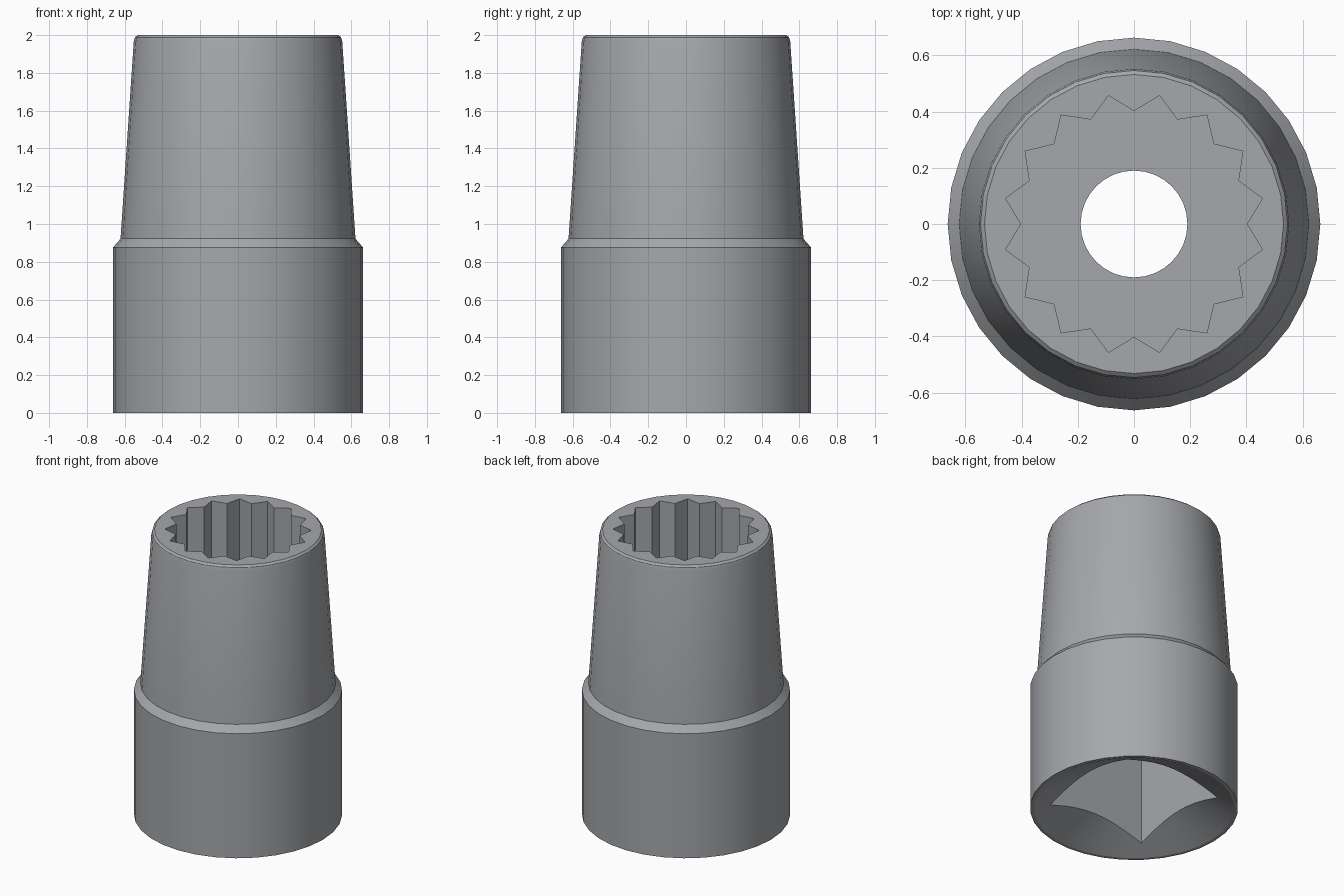
import bpy, bmesh, math

if "Cube" in bpy.data.objects:
    bpy.data.objects.remove(bpy.data.objects["Cube"])

SIDES = 32

steel = bpy.data.materials.new("steel_grey")
steel.diffuse_color = (0.38, 0.39, 0.41, 1)
steel.use_nodes = True
steel.node_tree.nodes["Principled BSDF"].inputs["Base Color"].default_value = steel.diffuse_color


def finish(name, bm):
    bmesh.ops.recalc_face_normals(bm, faces=bm.faces)
    mesh = bpy.data.meshes.new(name)
    bm.to_mesh(mesh)
    bm.free()
    ob = bpy.data.objects.new(name, mesh)
    bpy.context.collection.objects.link(ob)
    mesh.materials.append(steel)
    return ob


def lathe(name, profile):
    """Closed solid of revolution from (radius, height) pairs."""
    bm = bmesh.new()
    rings = []
    for r, z in profile:
        rings.append([bm.verts.new((r * math.cos(2 * math.pi * i / SIDES),
                                    r * math.sin(2 * math.pi * i / SIDES), z))
                      for i in range(SIDES)])
    for a, b in zip(rings, rings[1:]):
        for i in range(SIDES):
            j = (i + 1) % SIDES
            bm.faces.new((a[i], a[j], b[j], b[i]))
    bm.faces.new(rings[0][::-1])
    bm.faces.new(rings[-1])
    return finish(name, bm)


def prism(name, outline, z0, z1):
    bm = bmesh.new()
    low = [bm.verts.new((x, y, z0)) for x, y in outline]
    high = [bm.verts.new((x, y, z1)) for x, y in outline]
    n = len(outline)
    for i in range(n):
        j = (i + 1) % n
        bm.faces.new((low[i], low[j], high[j], high[i]))
    bm.faces.new(low[::-1])
    bm.faces.new(high)
    return finish(name, bm)


# Stepped, tapering outer body with a rounded top edge
body = lathe("socket_body", [(0.663, 0), (0.663, 0.875), (0.622, 0.922), (0.552, 1.965),
                             (0.546, 1.988), (0.532, 2.0)])

# Sixteen-point opening at the top
star = []
for i in range(32):
    r = 0.402 if i % 2 == 0 else 0.466
    a = math.pi * i / 16
    star.append((r * math.cos(a), r * math.sin(a)))
s = 0.378
square = [(-s, -s), (s, -s), (s, s), (-s, s)]

cutters = [
    prism("star_cutter", star, 1.2, 2.2),
    prism("square_drive_cutter", square, -0.2, 0.67),
    lathe("through_hole_cutter", [(0.19, 0.5), (0.19, 1.5)]),
    # Shallow conical countersink around the square drive
    lathe("countersink_cutter", [(0.746, -0.05), (0.64, 0), (0.10, 0.254)]),
]

for c in cutters:
    mod = body.modifiers.new(c.name, 'BOOLEAN')
    mod.operation = 'DIFFERENCE'
    mod.solver = 'EXACT'
    mod.object = c
    c.hide_render = True

# Bake the cuts and discard the cutters
bpy.context.view_layer.update()
dg = bpy.context.evaluated_depsgraph_get()
mesh = bpy.data.meshes.new_from_object(body.evaluated_get(dg))
body.modifiers.clear()
body.data = mesh
body.data.name = "socket_body"
for c in cutters:
    bpy.data.objects.remove(c)

bpy.ops.object.select_all(action='DESELECT')
body.select_set(True)
bpy.context.view_layer.objects.active = body
bpy.ops.object.shade_smooth_by_angle(angle=math.radians(20))
